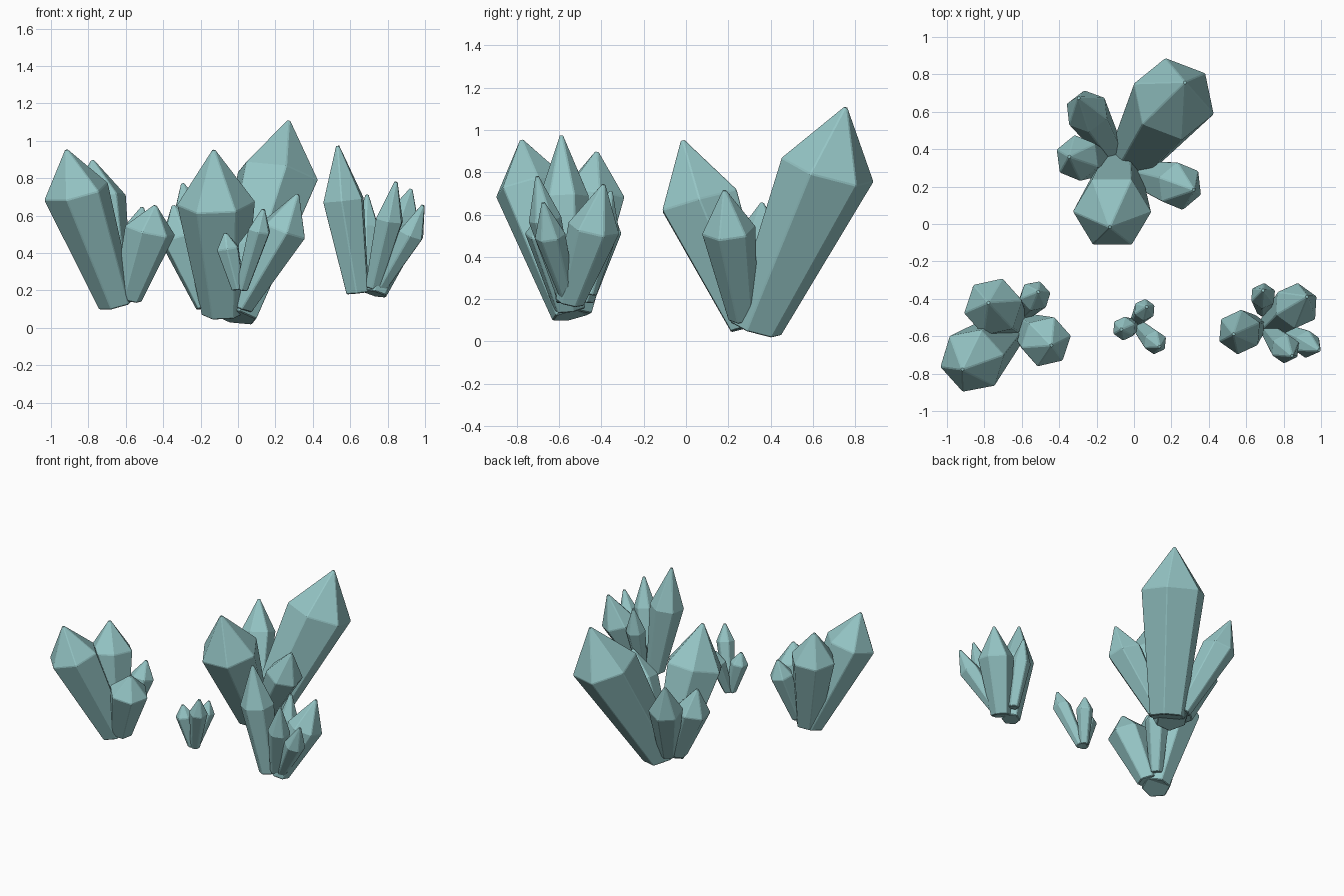
import bpy, bmesh, math
from mathutils import Vector, Quaternion

if "Cube" in bpy.data.objects:
    bpy.data.objects.remove(bpy.data.objects["Cube"])

teal = bpy.data.materials.new("teal_crystal")
teal.diffuse_color = (0.30, 0.56, 0.56, 1)
teal.use_nodes = True
teal.node_tree.nodes["Principled BSDF"].inputs["Base Color"].default_value = teal.diffuse_color


def crystal(name, bx, by, tx, ty, tz, radius, ground, rise, phase):
    """Six-sided shaft widening to a shoulder, then a pointed cap.
    Thick crystals are rooted deeper; the shoulder sits part-way to the tip."""
    base = Vector((bx, by, ground - 0.7 * radius))
    tip = Vector((tx, ty, tz))
    step = tip - base
    lean = rise + 0.08
    shoulder = base + Vector((step.x * lean, step.y * lean, step.z * rise))
    turn = Vector((0, 0, 1)).rotation_difference(shoulder - base)
    bm = bmesh.new()

    def ring(center, r, tilt):
        q = Quaternion().slerp(turn, tilt)
        corners = [math.radians(phase) + math.tau * i / 6 for i in range(6)]
        return [bm.verts.new(center + q @ Vector((r * math.cos(a), r * math.sin(a), 0)))
                for a in corners]

    low, high = ring(base, radius * 0.55, 0.7), ring(shoulder, radius, 0.7)
    point = bm.verts.new(tip)
    bm.faces.new(low[::-1])
    for i in range(6):
        j = (i + 1) % 6
        bm.faces.new((low[i], low[j], high[j], high[i]))
        bm.faces.new((high[i], high[j], point))
    mesh = bpy.data.meshes.new(name)
    bm.to_mesh(mesh)
    bm.free()
    mesh.materials.append(teal)
    ob = bpy.data.objects.new(name, mesh)
    bpy.context.collection.objects.link(ob)
    # slightly worn edges
    bev = ob.modifiers.new("worn_edges", 'BEVEL')
    bev.width = 0.005
    bev.segments = 1


# group: (root height, shoulder fraction, turn), then root x y, tip x y z, radius
groups = {
    "main_crystal": ((0.22, 0.71, 40), [
        (-0.02, 0.33, 0.275, 0.76, 1.12, 0.23)]),
    "front_crystal": ((0.22, 0.665, 0), [
        (-0.08, 0.31, -0.13, -0.02, 0.965, 0.21)]),
    "side_crystal": ((0.2, 0.67, 38), [
        (0.01, 0.27, 0.325, 0.18, 0.73, 0.13),
        (-0.11, 0.37, -0.3, 0.68, 0.79, 0.12),
        (-0.16, 0.33, -0.35, 0.36, 0.67, 0.125)]),
    "left_cluster": ((0.25, 0.72, 12), [
        (-0.65, -0.54, -0.92, -0.78, 0.965, 0.18),
        (-0.65, -0.53, -0.78, -0.42, 0.91, 0.16),
        (-0.59, -0.55, -0.44, -0.65, 0.665, 0.14),
        (-0.6, -0.48, -0.51, -0.36, 0.66, 0.085)]),
    "small_cluster": ((0.25, 0.7, 25), [
        (0.0, -0.54, -0.07, -0.565, 0.52, 0.065),
        (0.01, -0.52, 0.07, -0.44, 0.54, 0.06),
        (0.02, -0.54, 0.14, -0.66, 0.655, 0.065)]),
    "right_cluster": ((0.27, 0.61, 25), [
        (0.64, -0.55, 0.53, -0.59, 1.0, 0.12),
        (0.73, -0.55, 0.93, -0.385, 0.76, 0.125),
        (0.72, -0.57, 0.85, -0.71, 0.81, 0.08),
        (0.76, -0.56, 1.0, -0.68, 0.68, 0.075),
        (0.69, -0.46, 0.69, -0.35, 0.74, 0.07)]),
}

for group, (shape, parts) in groups.items():
    for n, part in enumerate(parts, 1):
        crystal(f"{group}_{n}", *part, *shape)
